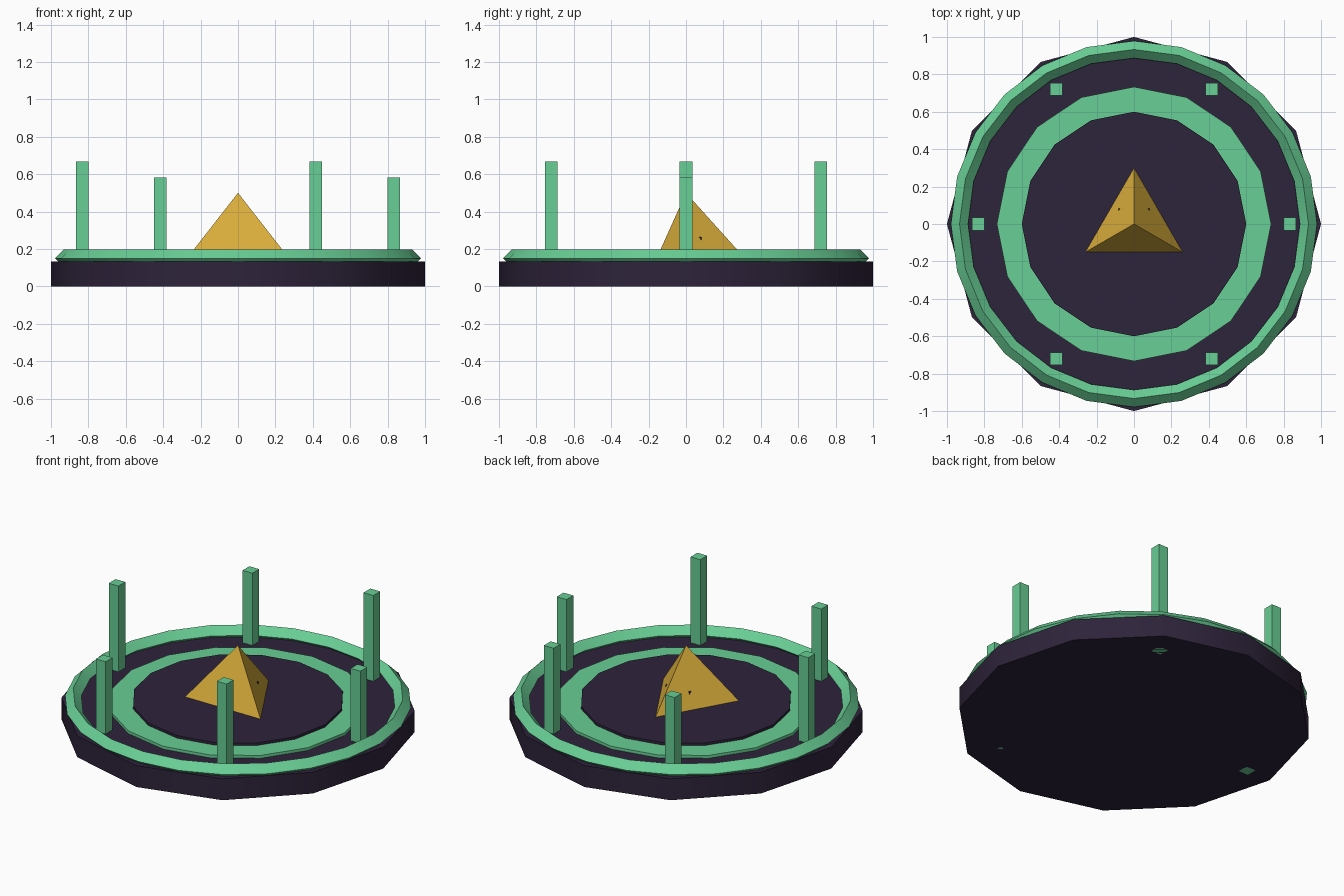
import bpy
from math import pi, cos, sin, radians

default = bpy.data.objects.get("Cube")
if default:
    bpy.data.objects.remove(default, do_unlink=True)


def make_material(name, rgb):
    mat = bpy.data.materials.new(name)
    mat.use_nodes = True
    mat.diffuse_color = (*rgb, 1)
    mat.node_tree.nodes["Principled BSDF"].inputs["Base Color"].default_value = (*rgb, 1)
    return mat


dark = make_material("dark purple", (0.027, 0.017, 0.043))
green = make_material("mint green", (0.14, 0.62, 0.30))
gold = make_material("gold", (0.70, 0.42, 0.045))


def finish(name, mat, smooth=True):
    obj = bpy.context.object
    obj.name = name
    obj.data.materials.append(mat)
    if smooth:
        bpy.ops.object.shade_smooth_by_angle(angle=radians(35))
    return obj


def disc(name, mat, sides, radius, bottom, top):
    bpy.ops.mesh.primitive_cylinder_add(vertices=sides, radius=radius, depth=top - bottom,
                                        location=(0, 0, (bottom + top) / 2))
    return finish(name, mat)


def box(name, mat, x, y, bottom, top, width):
    bpy.ops.mesh.primitive_cube_add(size=1, location=(x, y, (bottom + top) / 2))
    bpy.context.object.scale = (width, width, top - bottom)
    return finish(name, mat, smooth=False)


# Stepped round platform
disc("base", dark, 12, 1.0, 0, 0.133)
disc("inner_band", green, 16, 0.733, 0.12, 0.151)
disc("centre_disc", dark, 16, 0.6, 0.12, 0.167)

# Diamond-section rim
bpy.ops.mesh.primitive_torus_add(major_segments=24, minor_segments=4, major_radius=0.933,
                                 minor_radius=0.046, location=(0, 0, 0.15))
finish("outer_rim", green)

# Six posts, alternating short and tall
for i in range(6):
    a = i * pi / 3
    bottom, top = (0, 0.667) if i % 2 else (0.083, 0.583)
    box(f"post_{i + 1}", green, 0.833 * cos(a), 0.833 * sin(a), bottom, top, 0.067)

# Three-sided pyramid with a block inside whose corners just show
bpy.ops.mesh.primitive_cone_add(vertices=3, radius1=0.3, radius2=0, depth=0.333,
                                location=(0, 0, 0.3335))
finish("pyramid", gold, smooth=False)
box("pyramid_core", dark, 0, 0, 0.15, 0.264, 0.167)
